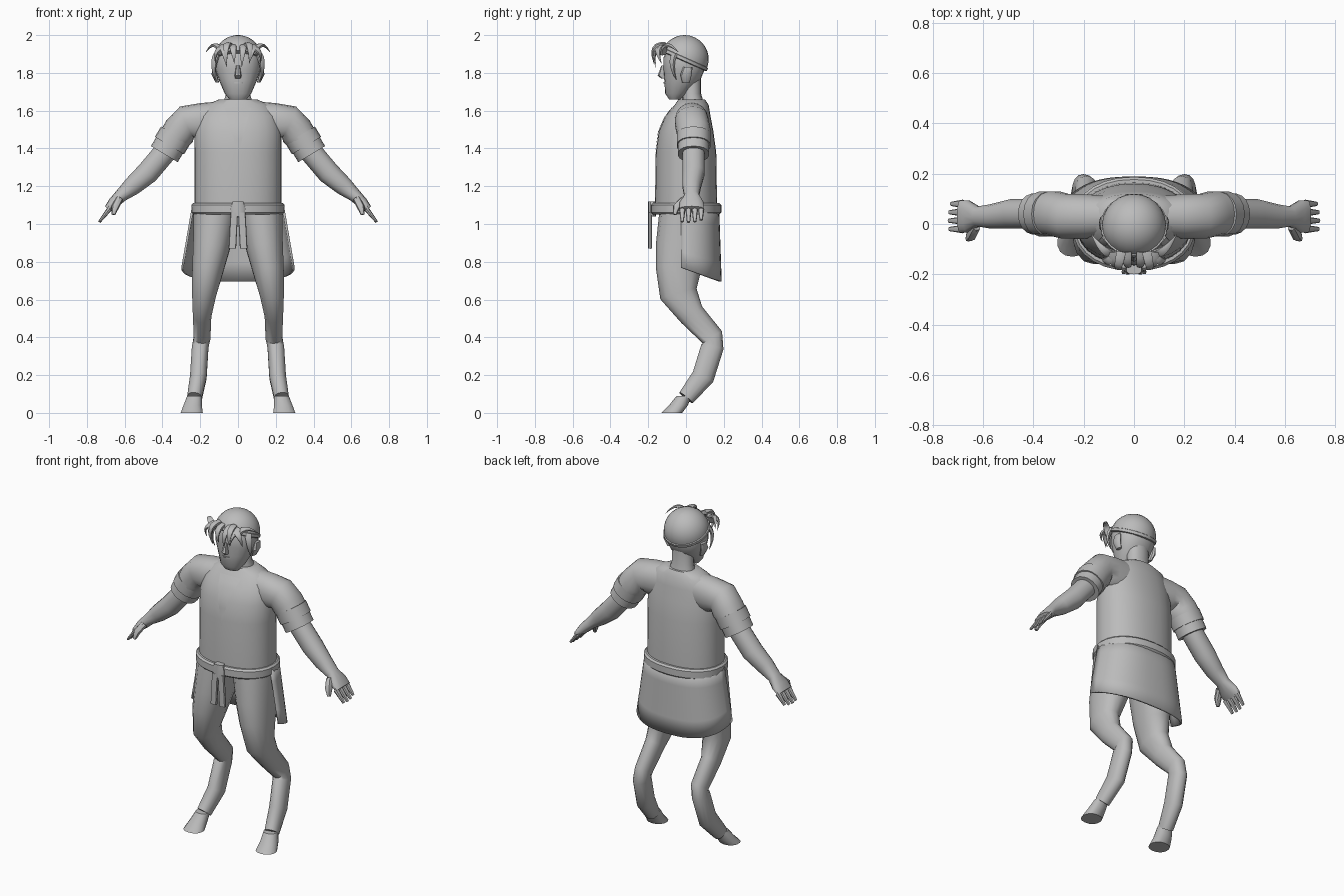
import bpy, math
from mathutils import Vector

if "Cube" in bpy.data.objects:
    bpy.data.objects.remove(bpy.data.objects["Cube"], do_unlink=True)

shade = (0.5, 0.5, 0.5, 1)
grey = bpy.data.materials.new("plain_grey")
grey.use_nodes = True
grey.diffuse_color = shade
grey.node_tree.nodes["Principled BSDF"].inputs["Base Color"].default_value = shade

SIDEWAYS, DEPTHWAYS, UPWARD = Vector((1, 0, 0)), Vector((0, 1, 0)), Vector((0, 0, 1))


def build(name, verts, faces, mirror=False):
    """Turn points and faces into a smooth grey object, mirrored left to right on request."""
    mesh = bpy.data.meshes.new(name)
    mesh.from_pydata(verts, [], faces)
    mesh.materials.append(grey)
    part = bpy.data.objects.new(name, mesh)
    bpy.context.collection.objects.link(part)
    bpy.ops.object.select_all(action='DESELECT')
    part.select_set(True)
    bpy.context.view_layer.objects.active = part
    bpy.ops.object.mode_set(mode='EDIT')
    bpy.ops.mesh.select_all(action='SELECT')
    bpy.ops.mesh.normals_make_consistent(inside=False)
    bpy.ops.object.mode_set(mode='OBJECT')
    bpy.ops.object.shade_smooth_by_angle(angle=math.radians(40))
    if mirror:
        part.modifiers.new("mirror", 'MIRROR').use_mirror_merge = False
    return part


def grid_faces(rows, cols):
    """Quads of a sheet whose points run row by row."""
    return [[r * cols + c, r * cols + c + 1, (r + 1) * cols + c + 1, (r + 1) * cols + c]
            for r in range(rows - 1) for c in range(cols - 1)]


def rounded(angle, power):
    """Cosine and sine bent towards a rounded box."""
    return [math.copysign(abs(value) ** (2 / power), value)
            for value in (math.cos(angle), math.sin(angle))]


def limb(name, joints, axis=SIDEWAYS, normal=None, sides=14, power=2.2, mirror=False):
    """Skin of rounded sections along joints: x, y, z, half thickness, half width along axis."""
    centres = [Vector(joint[:3]) for joint in joints]
    verts, faces = [], []
    last = len(joints) - 1
    for i, centre in enumerate(centres):
        along = normal or (centres[min(i + 1, last)] - centres[max(i - 1, 0)]).normalized()
        wide = (axis - along * axis.dot(along)).normalized()
        thick = along.cross(wide)
        for s in range(sides):
            a, b = rounded(math.tau * s / sides, power)
            verts.append(centre + thick * a * joints[i][3] + wide * b * joints[i][4])
    for r in range(last):
        for s in range(sides):
            t = (s + 1) % sides
            faces.append([r * sides + s, r * sides + t, (r + 1) * sides + t, (r + 1) * sides + s])
    faces += [list(range(sides)), list(range(last * sides, (last + 1) * sides))]
    return build(name, verts, faces, mirror)


def strand(name, root, bend, tip, size=.02, mirror=False):
    """Hair lock curving from root to tip and tapering to a point."""
    root, bend, tip = Vector(root), Vector(bend), Vector(tip)
    steps = 6
    joints = []
    for i in range(steps + 1):
        t = i / steps
        p = root.lerp(bend, t).lerp(bend.lerp(tip, t), t)
        taper = size * (1.05 - t ** 2)
        joints.append((*p, taper * .6, taper))
    limb(name, joints, (bend - root).cross(tip - bend).normalized(), sides=6, mirror=mirror)


# Tunic body
tunic = limb("tunic_body", [
    (0, 0, 1.07, .165, .23), (0, 0, 1.38, .16, .23), (0, 0, 1.49, .145, .23),
    (0, .01, 1.57, .12, .21), (0, .03, 1.63, .09, .17), (0, .03, 1.66, .07, .1),
], normal=UPWARD, sides=28)

# Neck opening laid on the chest
verts, rows = [], 9
for i in range(rows):
    t = i / (rows - 1)
    half = .002 + .075 * t ** 1.3
    verts += [(half * k / 2, -.2 + t / 10, 1.34 + .3 * t) for k in range(-2, 3)]
opening = build("neck_opening", verts, grid_faces(rows, 5))
wrap = opening.modifiers.new("lay", 'SHRINKWRAP')
wrap.target = tunic
wrap.offset = .003

# Sleeves with two turned cuff bands
limb("sleeve", [
    (.08, .03, 1.54, .11, .08), (.2, .03, 1.54, .1, .09), (.27, .03, 1.54, .09, .09),
    (.31, .04, 1.49, .09, .09), (.35, .04, 1.44, .08, .09),
], DEPTHWAYS, sides=18, mirror=True)
top, hem = Vector((.33, .04, 1.47)), Vector((.39, .04, 1.37))
for name, start, end, size in (("cuff_upper", 0, .55, .09), ("cuff_lower", .5, 1, .083)):
    limb(name, [(*top.lerp(hem, t), size, size) for t in (start, end)],
         DEPTHWAYS, sides=18, mirror=True)

# Forearm running into a flat palm
limb("forearm_and_palm", [
    (.37, .04, 1.4, .06, .06), (.48, .04, 1.27, .06, .06), (.56, .03, 1.2, .05, .05),
    (.62, .03, 1.15, .035, .04), (.66, .03, 1.11, .03, .065), (.69, .03, 1.08, .02, .065),
], DEPTHWAYS, mirror=True)

# Fingers fan out from the knuckles; the outer ones are shorter
knuckle, reach = Vector((.68, 0, 1.08)), Vector((.055, 0, -.07))
for i, name in enumerate(("index", "middle", "ring", "little")):
    base = knuckle + DEPTHWAYS * (i / 30 - .02)
    length = reach * (1 - .08 * (i - 1) ** 2 / 2)
    limb(name + "_finger", [(*(base + length * t), .014 * (1 - t / 2), .017 * (1 - t / 2))
                            for t in (0, .7, 1)], DEPTHWAYS, sides=8, mirror=True)
limb("thumb", [(.63, -.01, 1.13, .02, .02), (.65, -.05, 1.09, .02, .02),
               (.66, -.06, 1.05, .01, .01)], DEPTHWAYS, sides=8, mirror=True)

# Bent animal legs on hooves
limb("leg", [
    (.12, 0, 1.07, .14, .12), (.14, -.02, .88, .14, .1), (.16, -.04, .76, .12, .085),
    (.18, -.04, .63, .1, .065), (.19, .03, .52, .07, .05), (.19, .14, .4, .06, .045),
    (.2, .14, .35, .06, .045), (.21, .09, .19, .06, .045), (.23, 0, .08, .045, .04),
], mirror=True)
limb("hoof", [(.23, -.01, .09, .04, .04), (.24, -.04, .04, .05, .05),
              (.245, -.075, 0, .055, .06)], normal=UPWARD, mirror=True)

# Belt with a knot and two hanging ends
limb("belt", [(0, 0, z, .187 - inset, .247 - inset) for z, inset in
              ((1.05, .01), (1.06, 0), (1.1, 0), (1.11, .01))], normal=UPWARD, sides=28)
limb("belt_knot", [(0, -.18, z, .02, w) for z, w in ((1.12, .03), (1.08, .04), (1.04, .035))],
     normal=UPWARD, sides=10, power=3)
limb("belt_tail", [(.02, -.19, 1.06, .01, .02), (.03, -.19, .87, .01, .02)],
     sides=8, power=4, mirror=True)

# Apron hanging round the back, longest in the middle
verts, rows, cols = [], 5, 25
for r in range(rows):
    t = r / (rows - 1)
    for c in range(cols):
        across, back = rounded(math.pi * c / (cols - 1), 2.5)
        verts.append(((.243 + .057 * t) * across, (.2 + .014 * t) * back - .025,
                      1.1 - t * (.33 + .075 * back)))
apron = build("back_apron", verts, grid_faces(rows, cols))
apron.modifiers.new("cloth", 'SOLIDIFY').thickness = .012

# Neck, head and face
limb("neck", [(0, .04, 1.62, .06, .085), (0, .03, 1.69, .05, .065), (0, .03, 1.8, .05, .065)],
     normal=UPWARD)
limb("head", [
    (0, -.06, 1.66, .03, .045), (0, -.05, 1.69, .06, .07), (0, -.02, 1.76, .095, .1),
    (0, -.01, 1.82, .11, .12), (0, -.01, 1.88, .11, .12), (0, 0, 1.94, .09, .1),
], normal=UPWARD, sides=20)
limb("nose", [(0, -.12, 1.84, .01, .01), (0, -.12, 1.785, .03, .018), (0, -.11, 1.77, .02, .015)],
     normal=UPWARD, sides=8)
limb("mouth", [(0, -.11, z, .01, .028) for z in (1.745, 1.752)], normal=UPWARD, sides=8)
limb("ear", [(.11, 0, 1.75, .02, .01), (.125, 0, 1.79, .03, .015), (.125, .01, 1.83, .025, .01)],
     normal=UPWARD, sides=8, mirror=True)

# Tight cap: a dome rising from a tilted rim
crown, radius = Vector((0, -.008, 1.872)), .128
lean = Vector((0, .4, .9)).normalized()
dome = []
for i in range(9):
    angle = math.pi / 2 * i / 8.1
    size = radius * math.cos(angle)
    dome.append((*(crown + lean * radius * math.sin(angle)), size, size))
limb("cap", dome, normal=lean, sides=24, power=2)
limb("cap_rim", [(*(crown + lean * h), radius + grow, radius + grow) for h, grow in
                 ((-.012, -.005), (-.008, .005), (.008, .005), (.012, -.005))],
     normal=lean, sides=24, power=2)

# Loose locks at the temples and over the brow
strand("horn_lock", (.08, -.12, 1.9), (.12, -.12, 1.99), (.17, -.04, 1.91), mirror=True)
strand("curl_lock", (.06, -.12, 1.93), (.13, -.17, 1.94), (.12, -.13, 1.85), mirror=True)
strand("temple_lock", (.11, -.06, 1.9), (.14, -.09, 1.85), (.12, -.05, 1.76), mirror=True)
strand("brow_lock", (.05, -.11, 1.95), (.07, -.2, 1.96), (.06, -.17, 1.85), mirror=True)
for i, name in enumerate(("right", "middle_right", "middle_left", "left")):
    x = (i - 1.5) / 18
    strand(name + "_fringe_lock", (x, -.11, 1.94), (x * .9, -.19, 1.93),
           (x * .7, -.16, 1.83 + i % 2 / 50))
